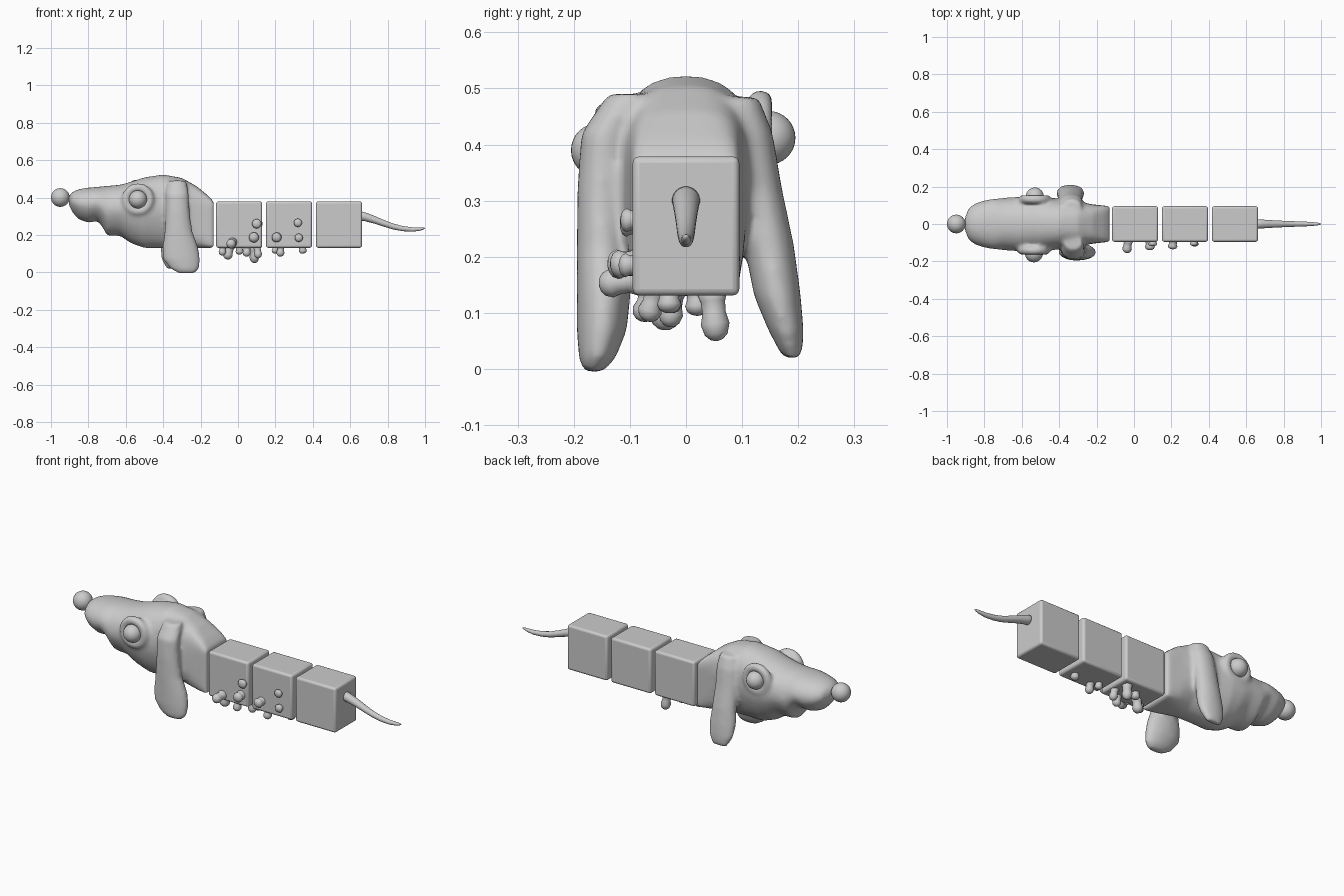
import bpy, bmesh, math
from mathutils import Vector


def superpoint(a, n):
    c, s = math.cos(a), math.sin(a)
    return (math.copysign(abs(c) ** (2 / n), c), math.copysign(abs(s) ** (2 / n), s))


def loft(name, rings):
    """Skin a list of point rings into a closed, smooth-shaded object."""
    bm = bmesh.new()
    vs = [[bm.verts.new(p) for p in r] for r in rings]
    k = len(rings[0])
    for a, b in zip(vs, vs[1:]):
        for i in range(k):
            j = (i + 1) % k
            bm.faces.new((a[i], a[j], b[j], b[i]))
    bm.faces.new(vs[0][::-1])
    bm.faces.new(vs[-1])
    bmesh.ops.recalc_face_normals(bm, faces=bm.faces)
    me = bpy.data.meshes.new(name)
    bm.to_mesh(me)
    bm.free()
    for p in me.polygons:
        p.use_smooth = True
    ob = bpy.data.objects.new(name, me)
    bpy.context.collection.objects.link(ob)
    return ob


def angles(k):
    return [2 * math.pi * (i + 0.5) / k for i in range(k)]


def ball(name, loc, r):
    bpy.ops.mesh.primitive_uv_sphere_add(segments=32, ring_count=16, radius=r, location=loc)
    ob = bpy.context.object
    ob.name = name
    bpy.ops.object.shade_smooth()
    return ob


# Head and snout: x, bottom, top, half width, squareness
head_sections = [
    (-0.905, 0.36, 0.41, 0.03, 2), (-0.885, 0.32, 0.43, 0.085, 2),
    (-0.85, 0.282, 0.445, 0.11, 2.1), (-0.80, 0.265, 0.453, 0.127, 2.2),
    (-0.75, 0.275, 0.457, 0.135, 2.2), (-0.72, 0.235, 0.46, 0.138, 2.2),
    (-0.70, 0.197, 0.462, 0.14, 2.2), (-0.63, 0.195, 0.468, 0.145, 2.2),
    (-0.57, 0.155, 0.485, 0.15, 2.2), (-0.50, 0.13, 0.508, 0.15, 2.3),
    (-0.40, 0.13, 0.523, 0.135, 2.4), (-0.30, 0.13, 0.505, 0.12, 2.8),
    (-0.22, 0.13, 0.46, 0.105, 4), (-0.16, 0.13, 0.41, 0.098, 8),
    (-0.13, 0.13, 0.378, 0.096, 14)]
rings = []
for x, zb, zt, w, n in head_sections:
    ring = []
    for a in angles(48):
        u, v = superpoint(a, n)
        taper = 1 - 0.25 * max(0, -v) if n < 3 else 1
        ring.append((x, u * w * taper, (zb + zt) / 2 + v * (zt - zb) / 2))
    rings.append(ring)
head = loft("head", rings)

# Hanging ears: x, y, z, half length, half thickness
near_ear = [(-0.325, -0.10, 0.49, 0.05, 0.04), (-0.325, -0.145, 0.42, 0.062, 0.042),
            (-0.322, -0.152, 0.32, 0.064, 0.042), (-0.318, -0.15, 0.22, 0.075, 0.045),
            (-0.308, -0.147, 0.13, 0.097, 0.048), (-0.302, -0.15, 0.07, 0.1, 0.045),
            (-0.285, -0.158, 0.02, 0.078, 0.033), (-0.275, -0.165, -0.005, 0.045, 0.018)]
far_ear = [(-0.33, 0.09, 0.485, 0.05, 0.04), (-0.335, 0.115, 0.42, 0.06, 0.04),
           (-0.34, 0.13, 0.32, 0.063, 0.042), (-0.34, 0.148, 0.22, 0.068, 0.045),
           (-0.34, 0.163, 0.13, 0.075, 0.042), (-0.34, 0.178, 0.07, 0.07, 0.032),
           (-0.34, 0.19, 0.02, 0.045, 0.018)]
parts = [loft("ear", [[(x + rx * math.cos(a), y + ry * math.sin(a), z) for a in angles(24)]
                      for x, y, z, rx, ry in secs]) for secs in (near_ear, far_ear)]

# Eyes with raised lids
eyes = [("near_eye", -0.535, -0.157, 0.39), ("far_eye", -0.53, 0.147, 0.412)]
for name, x, y, z in eyes:
    bpy.ops.mesh.primitive_torus_add(location=(x, y * 0.9, z), rotation=(math.pi / 2, 0, 0),
                                     major_radius=0.064, minor_radius=0.024)
    parts.append(bpy.context.object)
    ball(name, (x, y, z), 0.048)

# Fuse head, ears and lids into one soft skin
bpy.ops.object.select_all(action='DESELECT')
for ob in parts + [head]:
    ob.select_set(True)
bpy.context.view_layer.objects.active = head
bpy.ops.object.join()
rm = head.modifiers.new("fuse", 'REMESH')
rm.mode = 'VOXEL'
rm.voxel_size = 0.01
rm.use_smooth_shade = True
sm = head.modifiers.new("soften", 'SMOOTH')
sm.factor = 0.5
sm.iterations = 9

# Nose
ball("nose", (-0.95, 0, 0.4), 0.05)

# Body blocks
for i, x in enumerate((0.006, 0.273, 0.54)):
    bpy.ops.mesh.primitive_cube_add(size=1, location=(x, 0, 0.255))
    b = bpy.context.object
    b.name = f"body_block_{i + 1}"
    b.scale = (0.246, 0.19, 0.248)
    bpy.ops.object.transform_apply(location=False, rotation=False)
    m = b.modifiers.new("round", 'BEVEL')
    m.width = 0.012
    m.segments = 3
    bpy.ops.object.shade_smooth_by_angle()


# Small knobs on the near side and underside: base, tip, radius
def knob(name, base, tip, r):
    base, tip = Vector(base), Vector(tip)
    d = tip - base
    u = d.orthogonal().normalized()
    v = d.normalized().cross(u)
    prof = [(0, 1.25), (0.3, 0.85), (0.5, 0.82), (0.7, 1), (0.88, 0.8), (0.97, 0.45), (1, 0.1)]
    loft(name, [[base + d * t + (u * math.cos(a) + v * math.sin(a)) * r * s
                 for a in angles(16)] for t, s in prof])


knobs = [((-0.03, -0.08, 0.16), (-0.04, -0.155, 0.15), 0.026),
         ((0.085, -0.08, 0.19), (0.085, -0.14, 0.185), 0.027),
         ((0.1, -0.08, 0.26), (0.1, -0.118, 0.26), 0.025),
         ((0.21, -0.08, 0.19), (0.205, -0.135, 0.185), 0.026),
         ((0.32, -0.08, 0.265), (0.32, -0.117, 0.265), 0.022),
         ((0.325, -0.08, 0.185), (0.325, -0.12, 0.185), 0.022),
         ((-0.04, -0.03, 0.15), (-0.06, -0.04, 0.07), 0.027),
         ((0.005, 0.02, 0.15), (0.01, 0.02, 0.095), 0.022),
         ((0.05, -0.06, 0.15), (0.045, -0.08, 0.085), 0.022),
         ((0.08, 0.045, 0.15), (0.09, 0.055, 0.05), 0.026),
         ((0.1, -0.02, 0.15), (0.11, -0.03, 0.075), 0.022),
         ((-0.08, -0.05, 0.15), (-0.085, -0.06, 0.09), 0.02),
         ((0.2, -0.02, 0.15), (0.2, -0.03, 0.1), 0.02),
         ((0.23, -0.05, 0.15), (0.225, -0.07, 0.085), 0.022),
         ((0.34, -0.03, 0.15), (0.35, -0.03, 0.1), 0.022)]
for i, (b, t, r) in enumerate(knobs):
    knob(f"knob_{i + 1}", b, t, r)

# Tapered curving tail: x, z, radius
tail = [(0.64, 0.305, 0.026), (0.68, 0.297, 0.024), (0.73, 0.281, 0.021), (0.78, 0.262, 0.018),
        (0.83, 0.245, 0.016), (0.88, 0.234, 0.014), (0.93, 0.229, 0.012), (0.97, 0.231, 0.009),
        (0.99, 0.234, 0.006), (1.0, 0.236, 0.002)]
loft("tail", [[(x, r * math.cos(a), z + r * math.sin(a)) for a in angles(20)]
              for x, z, r in tail])
